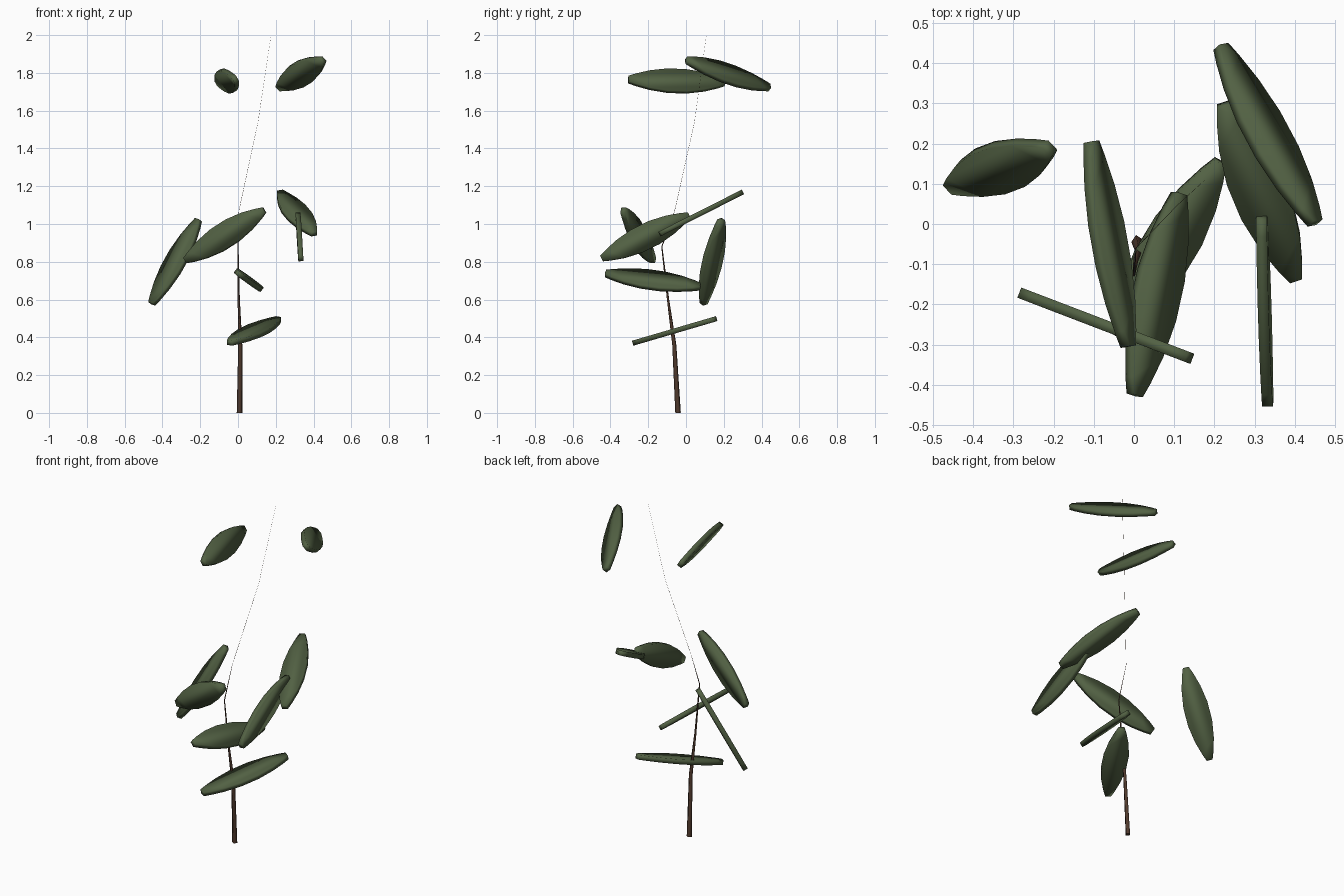
import bpy
import bmesh
from math import copysign, pi
from mathutils import Matrix, Vector

cube = bpy.data.objects.get("Cube")
if cube:
    bpy.data.objects.remove(cube, do_unlink=True)


def make_material(name, rgb):
    mat = bpy.data.materials.new(name)
    mat.use_nodes = True
    colour = (*rgb, 1.0)
    mat.diffuse_color = colour
    bsdf = mat.node_tree.nodes["Principled BSDF"]
    bsdf.inputs["Base Color"].default_value = colour
    bsdf.inputs["Roughness"].default_value = 0.8
    return mat


leaf_green = make_material("leaf green", (0.085, 0.12, 0.057))
bark_brown = make_material("bark brown", (0.08, 0.042, 0.026))

LENGTH, WIDTH, THICK = 0.518, 0.136, 0.027
SIDES = 16


def make_leaf(name, centre, along, normal):
    """Flat blade: long axis 'along', broad face towards 'normal'."""
    x = Vector(along).normalized()
    z = Vector(normal)
    z = (z - x * z.dot(x)).normalized()
    y = z.cross(x)
    frame = Matrix((x, y, z)).transposed().to_4x4()
    half_turn = Matrix.Rotation(pi / SIDES, 4, 'Z')
    bm = bmesh.new()
    bmesh.ops.create_cone(bm, cap_ends=True, segments=SIDES, radius1=0.5,
                          radius2=0.5, depth=1.0, matrix=half_turn)
    # Lens outline with short blunt tips
    for v in bm.verts:
        v.co.y = copysign(0.5 - 1.6 * v.co.x ** 2, v.co.y)
    reach = 2 * max(v.co.x for v in bm.verts)
    bmesh.ops.scale(bm, vec=(LENGTH / reach, WIDTH / reach, THICK), verts=bm.verts)
    for face in bm.faces:
        face.smooth = True
    mesh = bpy.data.meshes.new(name)
    bm.to_mesh(mesh)
    bm.free()
    mesh.materials.append(leaf_green)
    obj = bpy.data.objects.new(name, mesh)
    obj.matrix_world = Matrix.Translation(centre) @ frame
    bpy.context.collection.objects.link(obj)


# Leaves, from the lowest to the highest: centre, long axis, facing
leaves = [
    ((0.085, -0.06, 0.434), (0.26, 0.43, 0.126), (0, -0.28, 0.96)),
    ((0.057, -0.175, 0.703), (0.11, 0.5, -0.07), (0.63, -0.03, 0.77)),
    ((-0.333, 0.14, 0.80), (0.245, 0.092, 0.44), (-0.57, -0.68, 0.46)),
    ((0.325, -0.215, 0.932), (-0.015, 0.465, 0.23), (1, 0.01, 0.05)),
    ((-0.07, -0.253, 0.94), (0.405, -0.155, 0.26), (0.36, 0.93, 0)),
    ((0.312, 0.08, 1.058), (-0.18, 0.43, 0.217), (0, -0.45, 0.89)),
    ((-0.06, -0.05, 1.757), (0.09, -0.5, 0.015), (0.86, 0.17, 0.5)),
    ((0.333, 0.222, 1.795), (0.232, -0.435, 0.143), (0.58, 0.53, 0.63)),
]
for number, leaf in enumerate(leaves, 1):
    make_leaf(f"leaf_{number}", *leaf)

# Stem: square tube tapering to a hair-thin top
stem_path = [
    (0.008, -0.042, 0, 0.015),
    (0.012, -0.062, 0.36, 0.011),
    (0.004, -0.095, 0.6, 0.006),
    (0.0, -0.128, 0.88, 0.003),
    (0.005, -0.06, 1.07, 0.0008),
    (0.106, 0.045, 1.54, 0.0005),
    (0.175, 0.108, 2.0, 0.0003),
]
curve = bpy.data.curves.new("stem", 'CURVE')
curve.dimensions = '3D'
curve.bevel_depth = 1.0
curve.bevel_resolution = 0
curve.use_fill_caps = True
spline = curve.splines.new('POLY')
spline.points.add(len(stem_path) - 1)
for point, (x, y, z, radius) in zip(spline.points, stem_path):
    point.co = (x, y, z, 1)
    point.radius = radius
curve.materials.append(bark_brown)
stem = bpy.data.objects.new("stem", curve)
bpy.context.collection.objects.link(stem)
